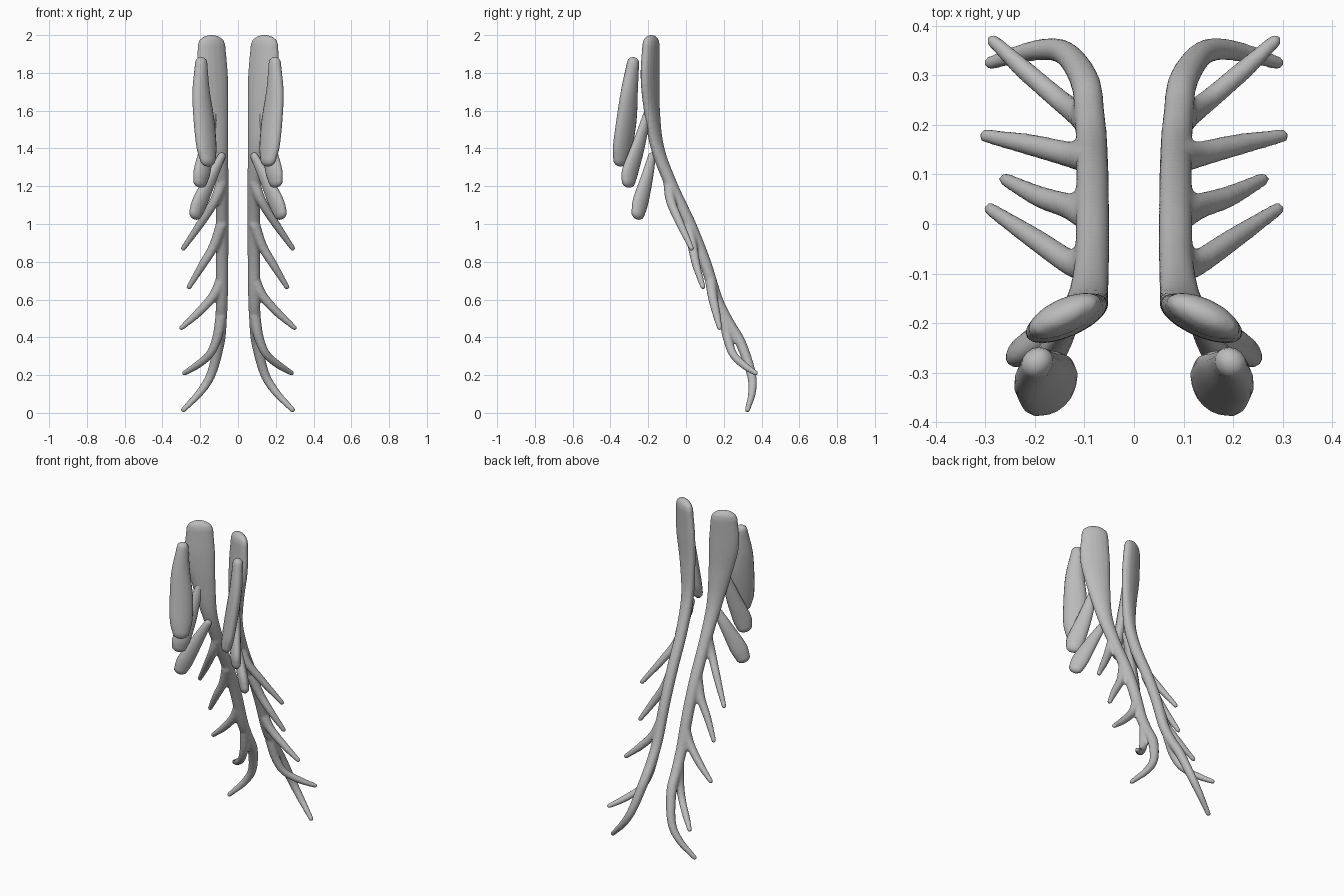
import bpy, bmesh, math
from mathutils import Vector

cube = bpy.data.objects.get("Cube")
if cube:
    bpy.data.objects.remove(cube, do_unlink=True)

grey = bpy.data.materials.new("soft grey")
grey.use_nodes = True
grey.diffuse_color = (0.5, 0.5, 0.5, 1)
grey.node_tree.nodes["Principled BSDF"].inputs["Base Color"].default_value = (0.5, 0.5, 0.5, 1)

SIDES = 16


def spline(points, steps=6):
    """Catmull-Rom through (x, y, z, half width, half thickness)."""
    pts = [Vector(p) for p in points]
    pts = [pts[0] * 2 - pts[1]] + pts + [pts[-1] * 2 - pts[-2]]
    out = []
    for a, b, c, d in zip(pts, pts[1:], pts[2:], pts[3:]):
        for i in range(steps):
            t = i / steps
            out.append((b * 2 + (c - a) * t + (a * 2 - b * 5 + c * 4 - d) * t * t
                        + (b * 3 - a - c * 3 + d) * t ** 3) / 2)
    return out + [pts[-2]]


def loft(bm, points, wide):
    """Elliptical tube along a path, wide along one axis, with rounded ends."""
    path = spline(points)
    spots = [(Vector(p[:3]), p[3], p[4]) for p in path]
    tangents = []
    for i in range(len(spots)):
        lo, hi = max(i - 1, 0), min(i + 1, len(spots) - 1)
        tangents.append((spots[hi][0] - spots[lo][0]).normalized())
    stations = [(c, t, w, h) for (c, w, h), t in zip(spots, tangents)]

    def cap(station, sign):
        c, t, w, h = station
        reach = (w + h) * 0.45
        return [(c + t * sign * reach * math.sin(a), t, w * math.cos(a), h * math.cos(a))
                for a in (math.radians(d) for d in (30, 58, 80))]

    stations = cap(stations[0], -1)[::-1] + stations + cap(stations[-1], 1)
    rings = []
    for c, t, w, h in stations:
        u = (wide - t * wide.dot(t)).normalized()
        v = t.cross(u)
        angles = [math.tau * k / SIDES for k in range(SIDES)]
        rings.append([bm.verts.new(c + u * w * math.cos(a) + v * h * math.sin(a)) for a in angles])
    for r, s in zip(rings, rings[1:]):
        for k in range(SIDES):
            n = (k + 1) % SIDES
            bm.faces.new((r[k], r[n], s[n], s[k]))
    bm.faces.new(rings[0][::-1])
    bm.faces.new(rings[-1])


def build(name, strands, wide, side, blend=False):
    bm = bmesh.new()
    for points in strands:
        loft(bm, points, Vector(wide).normalized())
    for v in bm.verts:
        v.co.x *= side
    bmesh.ops.recalc_face_normals(bm, faces=bm.faces)
    for f in bm.faces:
        f.smooth = True
    mesh = bpy.data.meshes.new(name)
    bm.to_mesh(mesh)
    bm.free()
    mesh.materials.append(grey)
    ob = bpy.data.objects.new(name, mesh)
    bpy.context.collection.objects.link(ob)
    if blend:  # fuse branches into the stem with soft crotches
        rm = ob.modifiers.new("fuse", "REMESH")
        rm.mode = "VOXEL"
        rm.voxel_size = 0.007
        rm.use_smooth_shade = True
        sm = ob.modifiers.new("soften", "SMOOTH")
        sm.factor = 0.5
        sm.iterations = 6
    return ob


def branch(*centres):
    """Round branch tapering from its root to its tip."""
    radii = (0.031, 0.026, 0.022, 0.02, 0.014)
    radii = radii[:len(centres) - 1] + radii[-1:]
    return [(*c, r, r) for c, r in zip(centres, radii)]


# Stem: broad blade at the top, slim below, curling outward at the foot
stem = [(.14, -.185, 1.95, .08, .035), (.135, -.19, 1.78, .09, .037),
        (.115, -.18, 1.6, .07, .034), (.095, -.15, 1.4, .046, .033),
        (.085, -.075, 1.2, .036, .033), (.084, .02, 1.0, .035, .032),
        (.084, .1, .8, .034, .031), (.086, .165, .6, .033, .03),
        (.09, .225, .48, .031, .029), (.1, .29, .37, .03, .028),
        (.14, .345, .21, .025, .025), (.2, .35, .11, .021, .021),
        (.29, .325, .015, .014, .014)]

# Side branches from the upper one to the lowest
branches = [
    branch((.085, -.09, 1.22), (.125, -.08, 1.12), (.2, -.03, 1.0), (.29, .03, .87)),
    branch((.085, .01, 1.0), (.13, .035, .88), (.19, .055, .78), (.26, .09, .665)),
    branch((.085, .13, .71), (.13, .14, .62), (.21, .16, .53), (.3, .178, .45)),
    branch((.088, .2, .52), (.11, .22, .4), (.15, .25, .31), (.22, .31, .25), (.285, .37, .21)),
]

# Flat paddles hanging in front of the blade
paddles = {
    "upper_paddle": [(.195, -.28, 1.855, .034, .03), (.195, -.3, 1.7, .055, .035),
                     (.18, -.315, 1.55, .068, .036), (.167, -.335, 1.41, .066, .034),
                     (.16, -.345, 1.34, .05, .03)],
    "middle_paddle": [(.13, -.2, 1.6, .02, .018), (.16, -.25, 1.42, .042, .026),
                      (.19, -.295, 1.28, .054, .03), (.2, -.305, 1.225, .045, .027)],
    "lower_paddle": [(.085, -.18, 1.36, .022, .018), (.14, -.205, 1.25, .036, .026),
                     (.2, -.24, 1.12, .05, .03), (.225, -.255, 1.055, .042, .027)],
}

for label, side in (("left", 1), ("right", -1)):
    build(label + "_branching_stem", [stem] + branches, (.9, -.42, 0), side, blend=True)
    for name, points in paddles.items():
        build(label + "_" + name, [points], (.72, -.69, 0), side)
